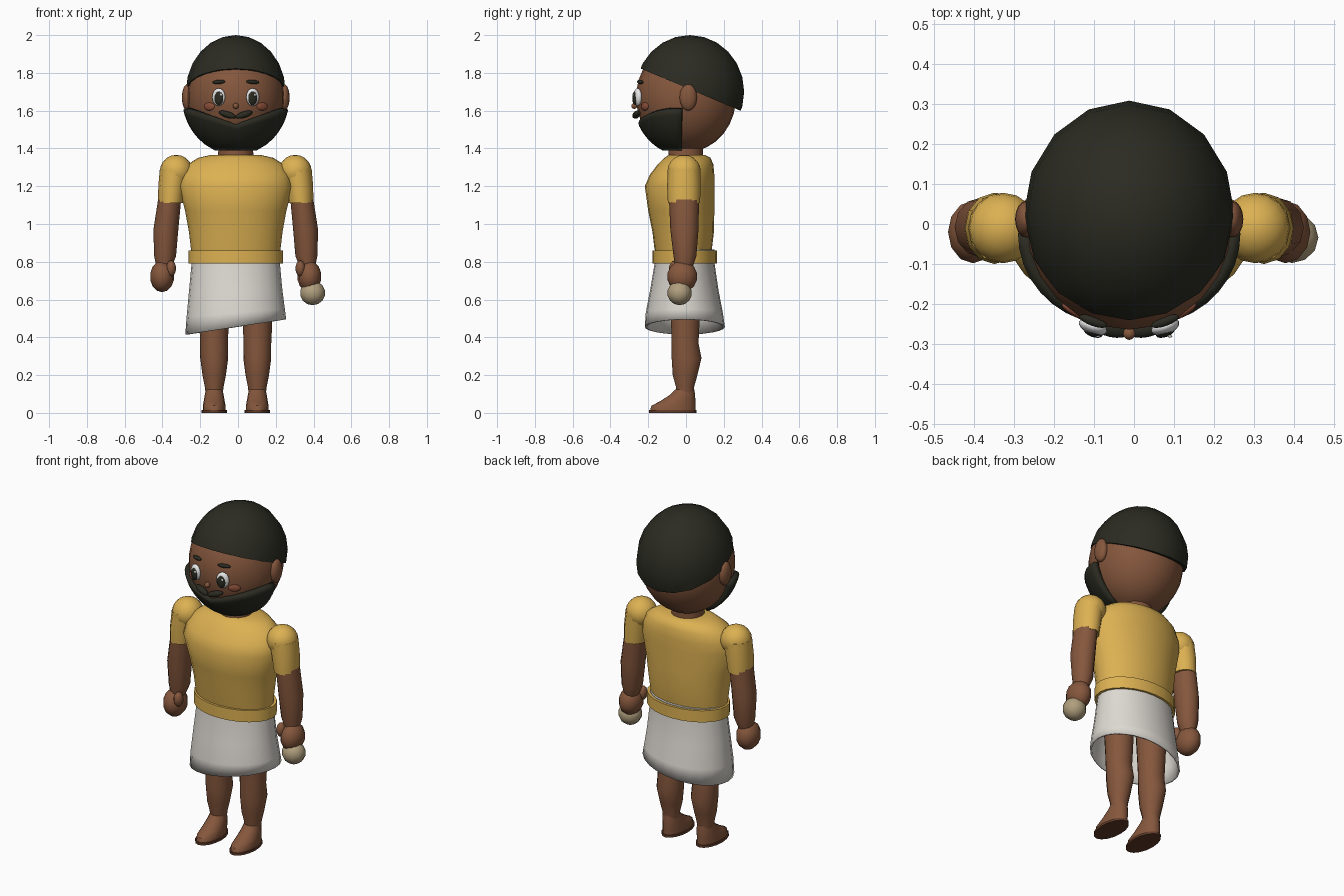
import bpy, bmesh, math
from mathutils import Matrix, Vector

if "Cube" in bpy.data.objects:
    bpy.data.objects.remove(bpy.data.objects["Cube"])

SHIFT = -0.012  # the body sits slightly left because of the held ball


def material(name, rgb):
    m = bpy.data.materials.new(name)
    m.diffuse_color = (*rgb, 1)
    m.use_nodes = True
    m.node_tree.nodes["Principled BSDF"].inputs["Base Color"].default_value = m.diffuse_color
    return m


SKIN = material("brown skin", (0.235, 0.095, 0.046))
CHEEK = material("blush", (0.25, 0.075, 0.04))
HAIR = material("black hair", (0.024, 0.024, 0.016))
YELLOW = material("yellow cloth", (0.72, 0.44, 0.085))
CLOTH = material("white cloth", (0.72, 0.69, 0.64))
WHITE = material("eye white", (0.85, 0.85, 0.85))
TAN = material("tan ball", (0.44, 0.35, 0.21))
SOLE = material("dark sole", (0.12, 0.045, 0.022))


def finish(name, bm, mat, thick=0):
    me = bpy.data.meshes.new(name)
    bm.to_mesh(me)
    bm.free()
    me.materials.append(mat)
    ob = bpy.data.objects.new(name, me)
    ob.location.x = SHIFT
    bpy.context.collection.objects.link(ob)
    if thick:
        mod = ob.modifiers.new("thickness", 'SOLIDIFY')
        mod.thickness = thick
        mod.offset = -1
    return ob


def ball(name, center, radii, mat, rot=(0, 0), seg=16):
    """Ellipsoid, tilted about y, then turned about z (degrees)."""
    bm = bmesh.new()
    m = (Matrix.Translation(center) @ Matrix.Rotation(math.radians(rot[1]), 4, 'Z')
         @ Matrix.Rotation(math.radians(rot[0]), 4, 'Y') @ Matrix.Diagonal((*radii, 1)))
    bmesh.ops.create_uvsphere(bm, u_segments=seg, v_segments=seg * 5 // 8, radius=1, matrix=m)
    return finish(name, bm, mat)


def loft(name, rings, mat, side=1, n=16, open_bottom=False, thick=0):
    """Oval rings from bottom to top: z, centre x, half width, front y, back y, tilt."""
    bm = bmesh.new()
    rows = []
    for z, cx, rx, yf, yb, *tilt in rings:
        row = []
        for i in range(n):
            a = math.tau * i / n
            x = rx * math.cos(a)
            y = (yf + yb) / 2 + (yb - yf) / 2 * math.sin(a)
            row.append(bm.verts.new((cx * side + x, y, z + (tilt[0] * x if tilt else 0))))
        rows.append(row)
    for lo, hi in zip(rows, rows[1:]):
        for i in range(n):
            j = (i + 1) % n
            bm.faces.new((lo[i], lo[j], hi[j], hi[i]))
    bm.faces.new(rows[-1])
    if not open_bottom:
        bm.faces.new(rows[0][::-1])
    return finish(name, bm, mat, thick)


def face_y(x, z):
    return -0.265 * math.sqrt(1 - (x / 0.257) ** 2 - ((z - 1.67) / 0.29) ** 2)


# Head and neck
ball("head", (0, 0, 1.67), (0.257, 0.265, 0.29), SKIN, seg=24)
loft("neck", [(1.32, 0, 0.095, -0.095, 0.09), (1.45, 0, 0.09, -0.09, 0.09)], SKIN)

# Hair cap, cut along a plane that slopes down to the back
bm = bmesh.new()
bmesh.ops.create_uvsphere(bm, u_segments=16, v_segments=12, radius=1,
                          matrix=Matrix.Translation((0, 0.02, 1.7)) @ Matrix.Diagonal((0.264, 0.288, 0.3, 1)))
bmesh.ops.bisect_plane(bm, geom=bm.verts[:] + bm.edges[:] + bm.faces[:], plane_co=Vector((0, -0.257, 1.83)),
                       plane_no=Vector((0, 0.228, 0.54)).normalized(), clear_inner=True)
bmesh.ops.holes_fill(bm, edges=[e for e in bm.edges if e.is_boundary], sides=0)
finish("hair", bm, HAIR)

# Beard shell with a V-shaped upper edge and a straight rear edge
bm = bmesh.new()
COLS, ROWS = 20, 7
grid = []
for r in range(ROWS + 1):
    row = []
    for c in range(COLS + 1):
        a = math.pi * (c / COLS - 0.5)
        top = 1.518 + 0.088 * min(1, abs(math.sin(a)) * 1.05)
        z = top + (1.39 - top) * r / ROWS
        k = math.sqrt(1 - ((z - 1.675) / 0.31) ** 2)
        row.append(bm.verts.new((0.285 * k * math.sin(a), -0.022 - 0.262 * k * math.cos(a), z)))
    grid.append(row)
for up, lo in zip(grid, grid[1:]):
    for c in range(COLS):
        bm.faces.new((lo[c], lo[c + 1], up[c + 1], up[c]))
finish("beard", bm, HAIR, thick=0.03)

# Face details
ball("nose", (0, face_y(0, 1.625) - 0.012, 1.625), (0.016, 0.016, 0.016), SKIN, seg=12)
for s, side in ((-1, "left"), (1, "right")):
    ball(side + "_ear", (s * 0.257, 0.012, 1.67), (0.028, 0.046, 0.07), SKIN)
    y = face_y(0.09, 1.67)
    ball(side + "_eye", (s * 0.09, y - 0.008, 1.672), (0.037, 0.02, 0.047), WHITE, (0, s * 20))
    ball(side + "_pupil", (s * 0.09, y - 0.022, 1.666), (0.025, 0.012, 0.036), HAIR, (0, s * 20))
    ball(side + "_eye_glint", (s * 0.09 + 0.012, y - 0.032, 1.684), (0.006, 0.004, 0.008), WHITE, seg=8)
    ball(side + "_brow", (s * 0.09, face_y(0.09, 1.752) - 0.006, 1.752), (0.037, 0.012, 0.011),
         HAIR, (s * 4, s * 20))
    ball(side + "_cheek", (s * 0.14, face_y(0.14, 1.622), 1.622), (0.034, 0.01, 0.021), CHEEK, (0, s * 33))
    ball(side + "_moustache", (s * 0.044, face_y(0.04, 1.58) - 0.014, 1.579), (0.048, 0.02, 0.017),
         HAIR, (-s * 17, s * 12))

# Shirt, belt and wrap skirt with a slanted hem
loft("shirt", [(0.82, 0, 0.23, -0.155, 0.13), (0.875, 0, 0.238, -0.168, 0.138), (0.96, 0, 0.248, -0.178, 0.148),
               (1.07, 0, 0.268, -0.2, 0.15), (1.2, 0, 0.302, -0.218, 0.15), (1.26, 0, 0.29, -0.192, 0.15),
               (1.315, 0, 0.255, -0.15, 0.145), (1.35, 0, 0.2, -0.115, 0.13),
               (1.366, 0, 0.13, -0.09, 0.1)], YELLOW, n=24)
loft("belt", [(0.79, 0, 0.249, -0.178, 0.164), (0.86, 0, 0.249, -0.178, 0.164)], YELLOW, n=24)
loft("skirt", [(0.455, 0, 0.267, -0.218, 0.206, 0.15), (0.53, 0, 0.26, -0.213, 0.195, 0.08),
               (0.65, 0, 0.247, -0.19, 0.172), (0.8, 0, 0.233, -0.165, 0.15),
               (0.864, 0, 0.232, -0.16, 0.15)], CLOTH, n=24, open_bottom=True, thick=0.01)

for s, side in ((-1, "left"), (1, "right")):
    # Arms
    ball(side + "_shoulder", (s * 0.315, -0.01, 1.28), (0.087, 0.088, 0.086), YELLOW)
    loft(side + "_sleeve", [(1.11, 0.345, 0.066, -0.096, 0.074), (1.2, 0.337, 0.073, -0.1, 0.078),
                            (1.29, 0.322, 0.08, -0.096, 0.076)], YELLOW, s, 12)
    loft(side + "_forearm", [(0.77, 0.38, 0.04, -0.055, 0.035), (0.83, 0.374, 0.058, -0.066, 0.055),
                             (0.97, 0.37, 0.066, -0.083, 0.066), (1.13, 0.35, 0.061, -0.09, 0.069)],
         SKIN, s, 12)
    ball(side + "_hand", (s * 0.39, -0.02, 0.722), (0.064, 0.08, 0.083), SKIN, seg=12)
    ball(side + "_thumb", (s * 0.342, -0.06, 0.765), (0.026, 0.03, 0.042), SKIN, seg=12)

    # Legs, feet and sandals
    loft(side + "_leg", [(0.09, 0.114, 0.044, -0.052, 0.042), (0.14, 0.114, 0.05, -0.055, 0.045),
                         (0.2, 0.114, 0.062, -0.072, 0.062), (0.29, 0.114, 0.074, -0.078, 0.084),
                         (0.37, 0.115, 0.073, -0.078, 0.068), (0.45, 0.115, 0.077, -0.08, 0.072),
                         (0.75, 0.115, 0.088, -0.1, 0.09)], SKIN, s, 14)
    loft(side + "_foot", [(0.012, 0.114, 0.06, -0.19, 0.05), (0.038, 0.114, 0.06, -0.183, 0.05),
                          (0.06, 0.114, 0.056, -0.14, 0.05), (0.095, 0.114, 0.05, -0.085, 0.048),
                          (0.125, 0.114, 0.044, -0.056, 0.044)], SKIN, s, 16)
    loft(side + "_sole", [(0, 0.114, 0.067, -0.196, 0.056), (0.014, 0.114, 0.067, -0.196, 0.056)],
         SOLE, s, 16)

# Ball held in one hand
ball("held_ball", (0.407, -0.034, 0.635), (0.067, 0.065, 0.065), TAN, seg=12)

# Soft shading with crisp rims
bpy.ops.object.select_all(action='SELECT')
bpy.context.view_layer.objects.active = bpy.data.objects["head"]
bpy.ops.object.shade_smooth_by_angle(angle=math.radians(45))
